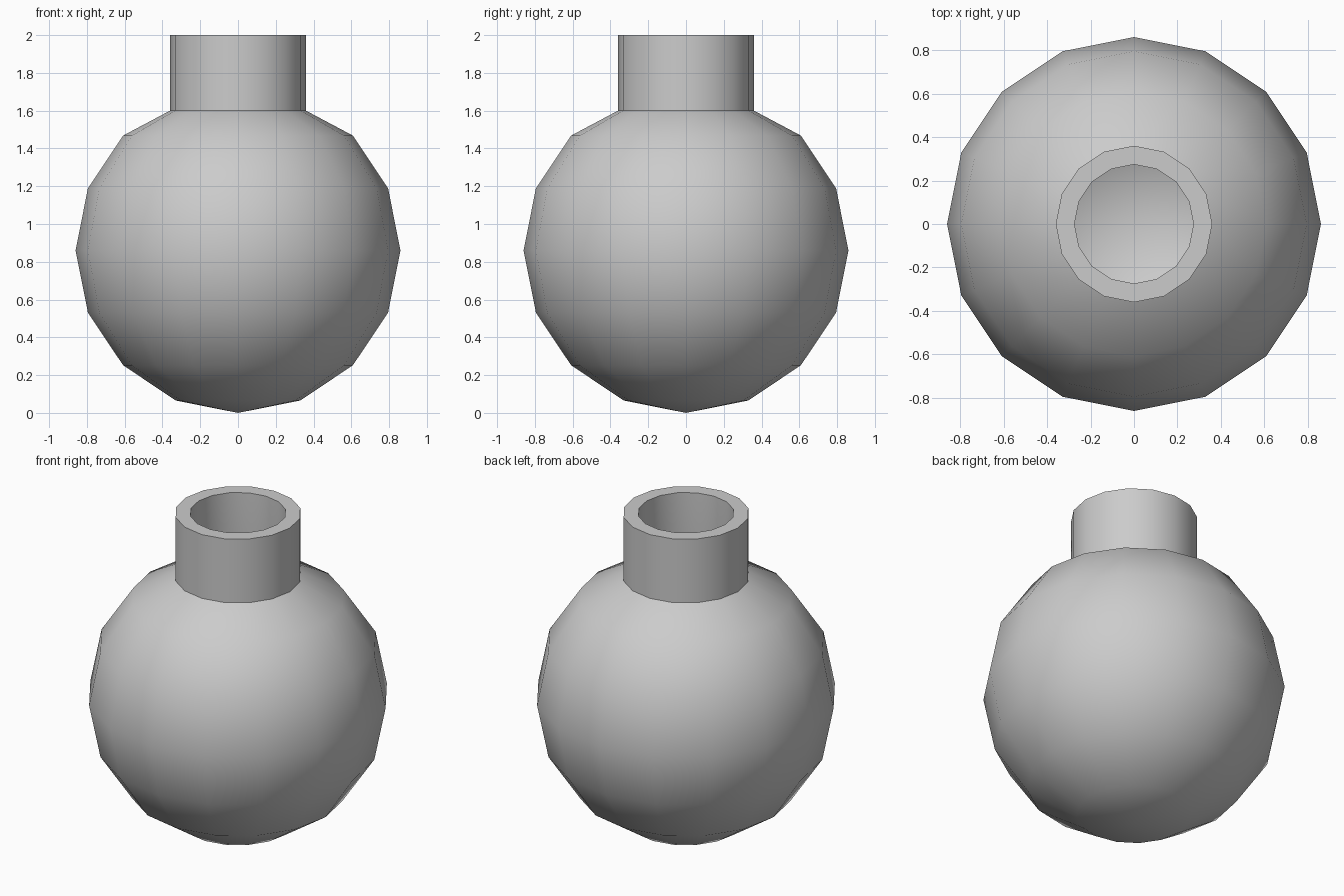
import bpy, bmesh, math

if "Cube" in bpy.data.objects:
    bpy.data.objects.remove(bpy.data.objects["Cube"])

R, CZ, SEG = 0.86, 0.86, 16
STEP = math.tau / SEG

# Outer half-profile (radius, z): round body from the bottom pole, then the neck
profile = [(R * math.sin(i * STEP), CZ - R * math.cos(i * STEP)) for i in range(7)]
profile += [(0.36, 1.6), (0.36, 1.8), (0.36, 2.0)]

# Revolve the profile around z
bm = bmesh.new()
verts = [bm.verts.new((r, 0, z)) for r, z in profile]
edges = [bm.edges.new(pair) for pair in zip(verts, verts[1:])]
bmesh.ops.spin(bm, geom=verts + edges, cent=(0, 0, 0), axis=(0, 0, 1),
               angle=math.tau, steps=SEG, use_merge=True)
bmesh.ops.remove_doubles(bm, verts=bm.verts, dist=1e-4)
bm.normal_update()
# Make all faces point outward
flip = [f for f in bm.faces
        if f.normal.dot(f.calc_center_median() * 1.0 - type(f.normal)((0, 0, min(CZ, f.calc_center_median().z) if f.calc_center_median().z > 1.6 else CZ))) < 0]
bmesh.ops.reverse_faces(bm, faces=flip)

mesh = bpy.data.meshes.new("round_flask")
bm.to_mesh(mesh)
bm.free()
flask = bpy.data.objects.new("round_flask", mesh)
bpy.context.collection.objects.link(flask)

# Wall thickness, built inward so the flask is hollow
wall = flask.modifiers.new("wall", 'SOLIDIFY')
wall.thickness = 0.086
wall.offset = -1

bpy.context.view_layer.objects.active = flask
flask.select_set(True)
bpy.ops.object.modifier_apply(modifier="wall")
bpy.ops.object.shade_smooth_by_angle(angle=math.radians(30))
